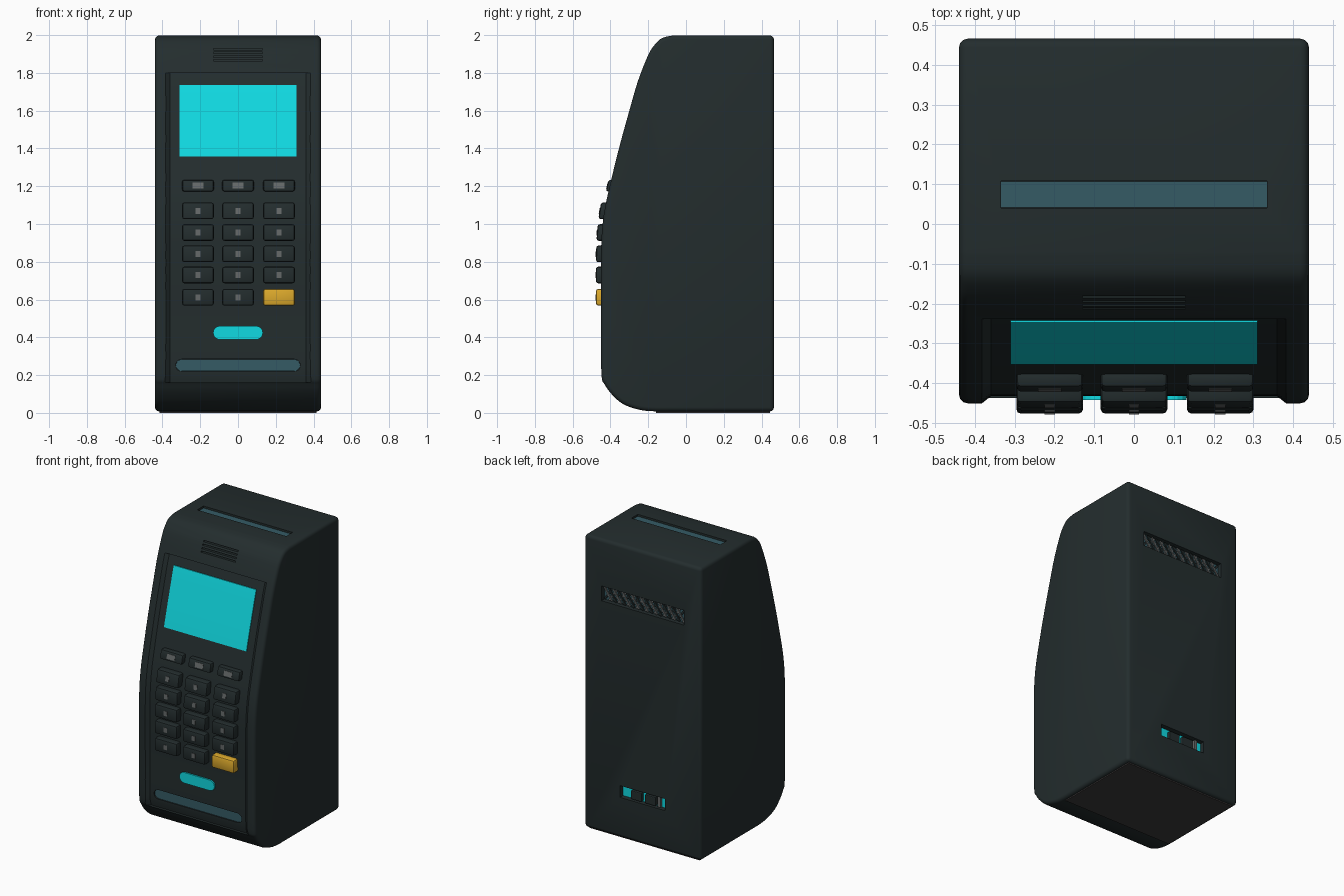
import bpy, bmesh, math
from mathutils import Vector

if "Cube" in bpy.data.objects:
    bpy.data.objects.remove(bpy.data.objects["Cube"])


def material(name, r, g, b):
    m = bpy.data.materials.new(name)
    m.diffuse_color = (r, g, b, 1)
    m.use_nodes = True
    m.node_tree.nodes["Principled BSDF"].inputs["Base Color"].default_value = m.diffuse_color
    return m


BODY = material("dark slate", 0.017, 0.026, 0.027)
CYAN = material("bright cyan", 0.005, 0.70, 0.76)
YELLOW = material("amber", 0.72, 0.40, 0.025)
TEAL = material("muted teal", 0.035, 0.105, 0.13)
GREY = material("grey", 0.13, 0.14, 0.14)
BASE = material("base grey", 0.045, 0.042, 0.042)

# Curved front outline as (y, z), from the bottom up to the top
OUTLINE = [(-0.16, 0.008), (-0.24, 0.015), (-0.33, 0.045), (-0.39, 0.095), (-0.43, 0.15),
           (-0.448, 0.21), (-0.45, 0.5), (-0.45, 0.85), (-0.435, 1.05), (-0.392, 1.25),
           (-0.347, 1.43), (-0.30, 1.60), (-0.255, 1.755), (-0.20, 1.895),
           (-0.165, 1.95), (-0.125, 1.985), (-0.07, 1.998)]


def smooth_curve(pts, n=4):
    p = [Vector(q) for q in pts]
    p = [p[0]] + p + [p[-1]]
    out = []
    for i in range(1, len(p) - 2):
        for k in range(n):
            t = k / n
            a, b, c, d = p[i - 1:i + 3]
            out.append(0.5 * (2 * b + (c - a) * t + (2 * a - 5 * b + 4 * c - d) * t * t
                              + (3 * b - a - 3 * c + d) * t ** 3))
    return out + [p[-1]]


CURVE = smooth_curve(OUTLINE)


def front_y(z):
    for a, b in zip(CURVE, CURVE[1:]):
        if a.y <= z <= b.y:
            return a.x + (b.x - a.x) * (z - a.y) / max(b.y - a.y, 1e-6)
    return CURVE[-1].x


def finish(bm, name, mat, bevel=0, segs=2):
    bmesh.ops.recalc_face_normals(bm, faces=bm.faces[:])
    me = bpy.data.meshes.new(name)
    bm.to_mesh(me)
    bm.free()
    ob = bpy.data.objects.new(name, me)
    bpy.context.collection.objects.link(ob)
    if mat:
        me.materials.append(mat)
    if bevel:
        m = ob.modifiers.new("bevel", 'BEVEL')
        m.width, m.segments = bevel, segs
        m.limit_method, m.angle_limit = 'ANGLE', math.radians(40)
        select(ob)
        bpy.ops.object.modifier_apply(modifier=m.name)
    return ob


def select(ob):
    bpy.ops.object.select_all(action='DESELECT')
    ob.select_set(True)
    bpy.context.view_layer.objects.active = ob


def smooth(ob):
    select(ob)
    bpy.ops.object.shade_smooth_by_angle(angle=math.radians(35))
    return ob


def slab(name, mat, x0, x1, z0, z1, inner, outer, n=1, flare=0.0, bevel=0, segs=2):
    """Block following the curved front; inner/outer are depths behind the front."""
    bm = bmesh.new()
    rings = []
    for i in range(n + 1):
        z = z0 + (z1 - z0) * i / n
        y = front_y(z)
        rings.append([bm.verts.new(c) for c in
                      ((x0, y + inner, z), (x1, y + inner, z),
                       (x1 + flare, y + outer, z), (x0 - flare, y + outer, z))])
    for a, b in zip(rings, rings[1:]):
        for k in range(4):
            bm.faces.new((a[k], a[(k + 1) % 4], b[(k + 1) % 4], b[k]))
    bm.faces.new(rings[0])
    bm.faces.new(rings[-1])
    return finish(bm, name, mat, bevel, segs)


def box(name, mat, x, y, z, bevel=0, turn=0):
    bm = bmesh.new()
    bmesh.ops.create_cube(bm, size=1)
    c = Vector([(q[0] + q[1]) / 2 for q in (x, y, z)])
    s = Vector([q[1] - q[0] for q in (x, y, z)])
    for v in bm.verts:
        v.co = v.co * s
        vx, vz = v.co.x, v.co.z
        v.co.x = vx * math.cos(turn) - vz * math.sin(turn)
        v.co.z = vx * math.sin(turn) + vz * math.cos(turn)
        v.co += c
    return finish(bm, name, mat, bevel)


def pill(name, mat, half, z, r, inner, outer):
    """Round-ended block on the straight lower front."""
    bm = bmesh.new()
    y = front_y(z)
    pts = []
    for side in (1, -1):
        for k in range(9):
            a = -math.pi / 2 + math.pi * k / 8 + (0 if side > 0 else math.pi)
            pts.append((side * (half - r) + r * math.cos(a), z + r * math.sin(a)))
    f = bm.faces.new([bm.verts.new((px, y + inner, pz)) for px, pz in pts])
    g = bmesh.ops.extrude_face_region(bm, geom=[f])
    for v in g["geom"]:
        if isinstance(v, bmesh.types.BMVert):
            v.co.y = y + outer
    return finish(bm, name, mat)


def cut(ob, cutter):
    m = ob.modifiers.new("cut", 'BOOLEAN')
    m.operation, m.solver, m.object = 'DIFFERENCE', 'EXACT', cutter
    select(ob)
    bpy.ops.object.modifier_apply(modifier=m.name)
    bpy.data.objects.remove(cutter)


# Body: side outline extruded across the width, rims rounded
bm = bmesh.new()
side = [(p.x, p.y) for p in CURVE] + [(0.466, 1.998), (0.466, 0.008)]
face = bm.faces.new([bm.verts.new((-0.44, y, z)) for y, z in side])
ext = bmesh.ops.extrude_face_region(bm, geom=[face])
for v in ext["geom"]:
    if isinstance(v, bmesh.types.BMVert):
        v.co.x = 0.44
body = finish(bm, "body", BODY, bevel=0.022, segs=3)

# Recesses: front panel, speaker slits, top slot, card slot, back grille and port
cut(body, slab("panel_cutter", None, -0.36, 0.36, 0.16, 1.80, 0.018, -0.022, n=40, flare=0.05))
for i in range(4):
    z = 1.862 + i * 0.02
    cut(body, slab("slit_cutter", None, -0.13, 0.13, z, z + 0.008, 0.03, -0.05))
cut(body, box("top_cutter", None, (-0.335, 0.335), (0.04, 0.108), (1.975, 2.1)))
cut(body, pill("card_cutter", None, 0.33, 0.252, 0.032, 0.04, -0.1))
cut(body, box("grille_cutter", None, (-0.31, 0.31), (0.43, 0.6), (1.58, 1.68)))
cut(body, box("port_cutter", None, (-0.17, 0.17), (0.425, 0.6), (0.28, 0.36)))
smooth(body)

# Base plate
box("base_plate", BASE, (-0.415, 0.415), (-0.16, 0.445), (0, 0.012))

# Screen and status light
smooth(slab("screen", CYAN, -0.31, 0.31, 1.357, 1.737, 0.03, 0.013, n=10))
pill("status_light", CYAN, 0.132, 0.424, 0.036, 0.03, 0.008)

# Slots showing the teal lining
pill("card_slot_lining", TEAL, 0.329, 0.252, 0.031, 0.045, 0.026)
box("receipt_slot_lining", TEAL, (-0.334, 0.334), (0.041, 0.107), (1.97, 1.985))

# Keypad: three columns by six rows, with a small blank mark on each key
for r, z in enumerate((1.203, 1.07, 0.955, 0.842, 0.73, 0.612)):
    h = 0.031 if r == 0 else 0.044
    out = -0.014 if r == 0 else -0.026
    for c, x in enumerate((-0.212, 0.0, 0.217)):
        accent = r == 5 and c == 2
        tag = f"_{r + 1}_{c + 1}"
        smooth(slab("enter_key" if accent else "key" + tag, YELLOW if accent else BODY,
                    x - 0.084, x + 0.084, z - h, z + h, 0.03, out, bevel=0.012))
        if not accent:
            w = 0.03 if r == 0 else 0.013
            slab("key_mark" + tag, GREY, x - w, x + w, z - 0.016, z + 0.016,
                 out + 0.003, out - 0.002)

# Back grille: teal lining behind crossed grey bars
box("grille_lining", TEAL, (-0.309, 0.309), (0.425, 0.436), (1.581, 1.679))
for i in range(17):
    x = -0.272 + i * 0.034
    for k, t in enumerate((0.6, -0.6)):
        y = 0.437 + k * 0.006
        box(f"grille_bar_{i + 1}_{k + 1}", GREY if (i + k) % 2 else BODY,
            (x - 0.006, x + 0.006), (y, y + 0.008), (1.575 + 0.003, 1.685 - 0.003), turn=t)

# Back port: cyan lining with dark connectors
box("port_lining", CYAN, (-0.169, 0.169), (0.42, 0.434), (0.281, 0.359))
for i, x in enumerate((-0.05, 0.055)):
    box(f"port_connector_{i + 1}", BODY, (x - 0.04, x + 0.04), (0.43, 0.458), (0.285, 0.345), bevel=0.006)
box("port_contact", GREY, (-0.125, -0.105), (0.43, 0.455), (0.285, 0.355))
